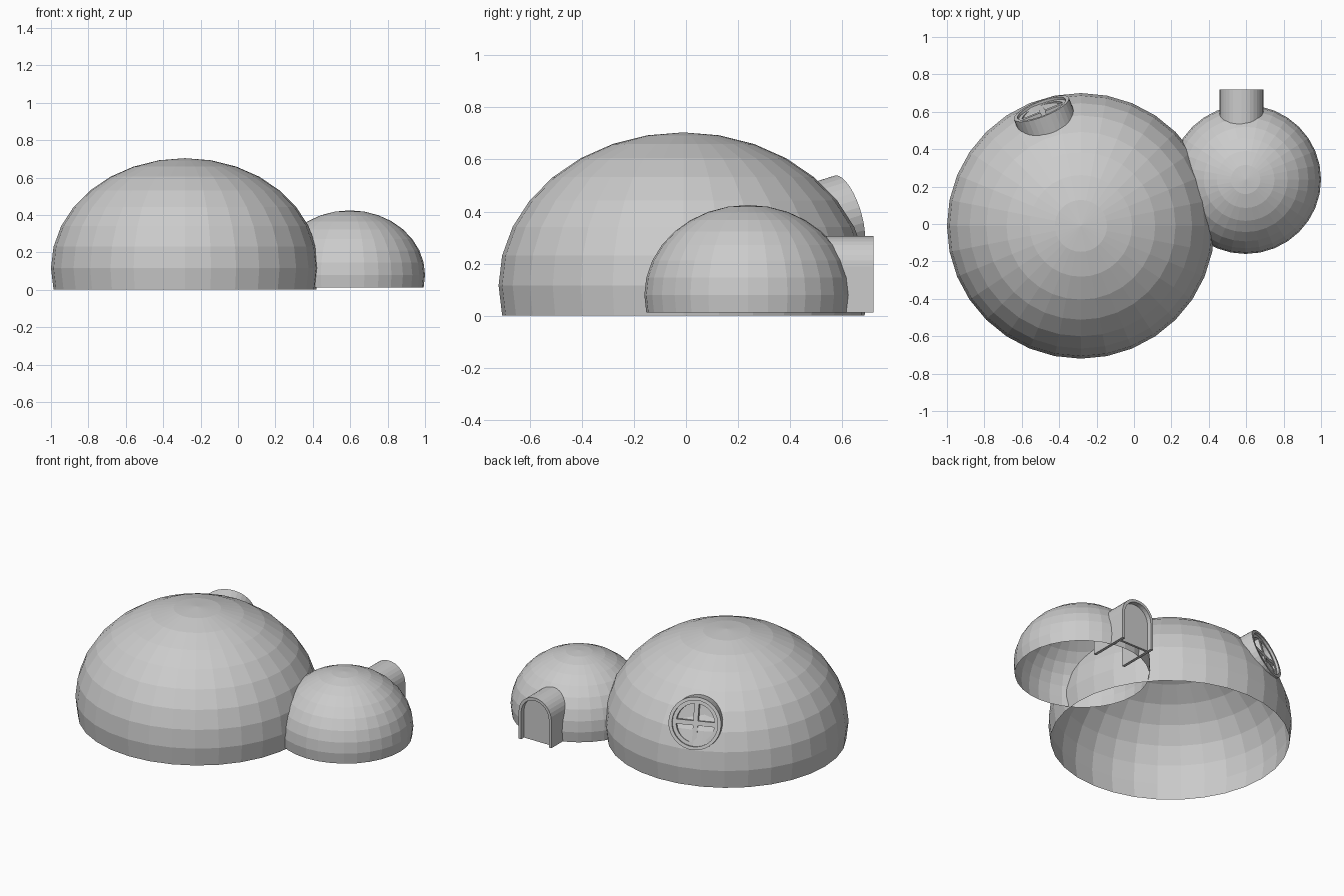
import bpy, bmesh
from math import sin, cos, pi, radians
from mathutils import Matrix, Vector

if "Cube" in bpy.data.objects:
    bpy.data.objects.remove(bpy.data.objects["Cube"], do_unlink=True)

grey = bpy.data.materials.new("plain_grey")
grey.use_nodes = True
grey.diffuse_color = (0.6, 0.6, 0.6, 1)
grey.node_tree.nodes["Principled BSDF"].inputs["Base Color"].default_value = grey.diffuse_color


def finish(name, bm, matrix):
    bmesh.ops.recalc_face_normals(bm, faces=bm.faces)
    mesh = bpy.data.meshes.new(name)
    bm.to_mesh(mesh)
    bm.free()
    mesh.materials.append(grey)
    obj = bpy.data.objects.new(name, mesh)
    obj.matrix_world = matrix
    bpy.context.collection.objects.link(obj)
    return obj


def dome(name, centre, radii):
    """Faceted sphere cut open one ring below its equator."""
    bm = bmesh.new()
    bmesh.ops.create_uvsphere(bm, u_segments=32, v_segments=16, radius=1)
    low = [v for v in bm.verts if v.co.z < -0.25]
    bmesh.ops.delete(bm, geom=low, context='VERTS')
    finish(name, bm, Matrix.LocRotScale(Vector(centre), None, Vector(radii)))


def border(name, outer, inner, back, front, matrix, closed):
    """Solid band between two matching outlines, extruded along local z."""
    bm = bmesh.new()
    loops = [[bm.verts.new((x, y, z)) for x, y in line]
             for line, z in ((outer, back), (outer, front), (inner, front), (inner, back))]
    n = len(outer)
    for i in range(n if closed else n - 1):
        j = (i + 1) % n
        for a, b in zip(loops, loops[1:] + loops[:1]):
            bm.faces.new((a[i], a[j], b[j], b[i]))
    if not closed:
        for end in (0, -1):
            bm.faces.new([line[end] for line in loops])
    finish(name, bm, matrix)


def plate(name, outline, back, front, matrix):
    """Solid slab with the given outline."""
    bm = bmesh.new()
    face = bm.faces.new([bm.verts.new((x, y, back)) for x, y in outline])
    new = bmesh.ops.extrude_face_region(bm, geom=[face])["geom"]
    verts = [g for g in new if isinstance(g, bmesh.types.BMVert)]
    bmesh.ops.translate(bm, verts=verts, vec=(0, 0, front - back))
    finish(name, bm, matrix)


def facing(origin, normal):
    turn = Vector(normal).to_track_quat('Z', 'Y')
    return Matrix.LocRotScale(Vector(origin), turn, None)


def circle(r, n=32):
    return [(r * cos(2 * pi * i / n), r * sin(2 * pi * i / n)) for i in range(n)]


def arch(r, spring, n=16):
    curve = [(r * cos(pi * i / n), spring + r * sin(pi * i / n)) for i in range(n + 1)]
    return [(r, 0)] + curve + [(-r, 0)]


# Two open domes
dome("main_dome", (-0.284, -0.01, 0.116), (0.716, 0.71, 0.588))
dome("side_dome", (0.597, 0.238, 0.079), (0.403, 0.398, 0.346))

# Arched entrance tunnel with a recessed door
door_place = facing((0.575, 0.72, 0.012), (0, 1, 0))
border("door_tunnel", arch(0.117, 0.176), arch(0.099, 0.176), -0.26, 0, door_place, False)
plate("door_panel", arch(0.1, 0.176), -0.045, -0.03, door_place)

# Round window tilted slightly upward
tilt = radians(16)
window_place = facing((-0.495, 0.617, 0.387), (-0.37 * cos(tilt), 0.93 * cos(tilt), sin(tilt)))
border("window_tube", circle(0.158), circle(0.138), -0.17, 0, window_place, True)
border("window_inner_ring", circle(0.138), circle(0.116), -0.05, -0.015, window_place, True)
plate("window_pane", circle(0.138), -0.06, -0.045, window_place)
for name, w, h in (("window_upright", 0.014, 0.12), ("window_crossbar", 0.12, 0.014)):
    plate(name, [(-w, -h), (w, -h), (w, h), (-w, h)], -0.05, -0.016, window_place)
